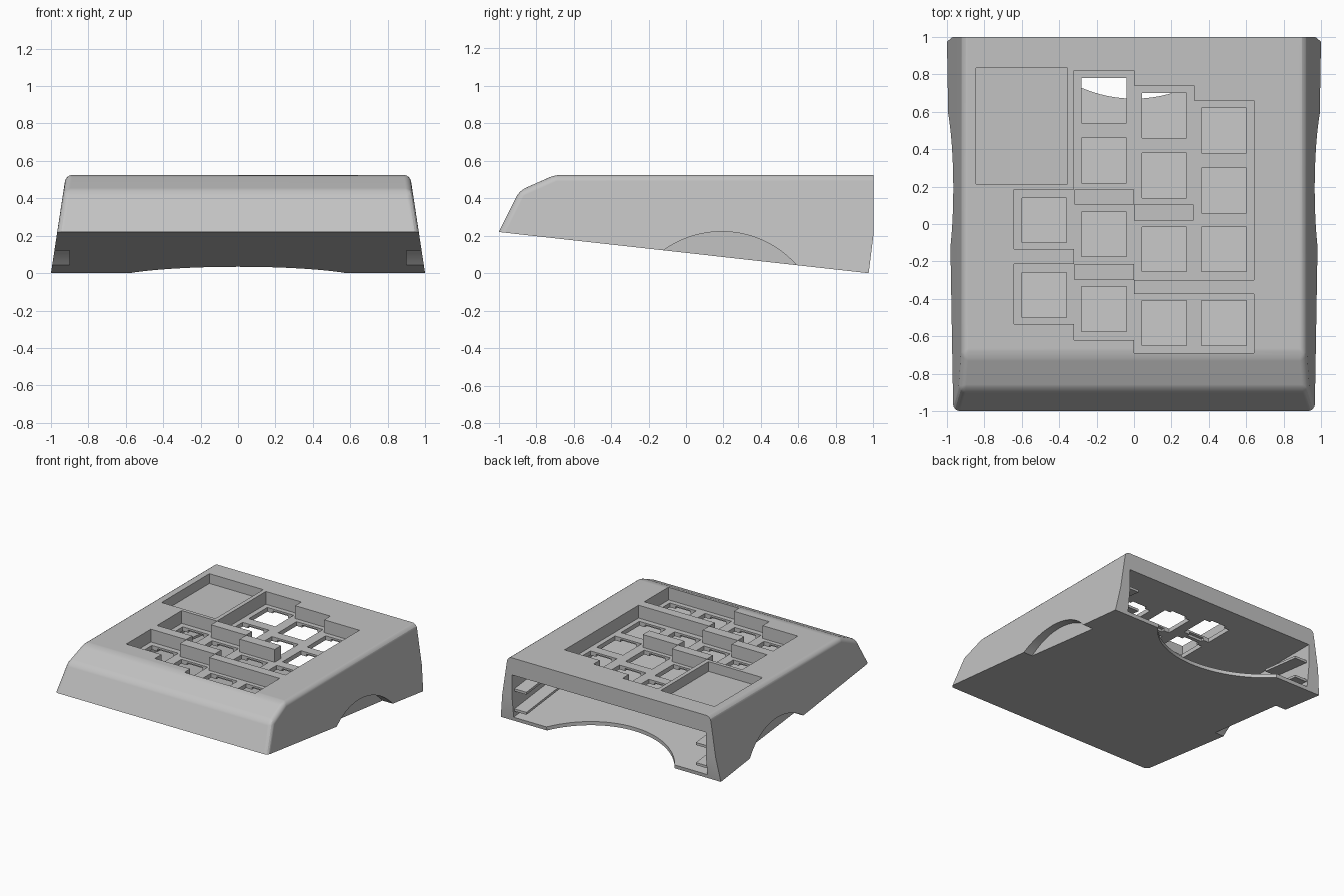
import bpy, bmesh, math
from mathutils import Matrix

cube = bpy.data.objects.get("Cube")
if cube:
    bpy.data.objects.remove(cube, do_unlink=True)

grey = bpy.data.materials.new("matte_grey")
grey.use_nodes = True
grey.diffuse_color = (0.54, 0.54, 0.54, 1)
grey.node_tree.nodes["Principled BSDF"].inputs["Base Color"].default_value = (0.54, 0.54, 0.54, 1)


def bottom(y):
    """Height of the sloping underside at depth y."""
    return 0.22 - 0.1114 * (y + 1)


def finish(bm, name):
    bmesh.ops.recalc_face_normals(bm, faces=bm.faces[:])
    mesh = bpy.data.meshes.new(name)
    bm.to_mesh(mesh)
    bm.free()
    obj = bpy.data.objects.new(name, mesh)
    bpy.context.collection.objects.link(obj)
    mesh.materials.append(grey)
    return obj


def add_prism(bm, profile, x0, x1, taper=0.0):
    """Extrude a (y, z) profile along x; taper draws both ends in with height."""
    left = [bm.verts.new((x0 + taper * z, y, z)) for y, z in profile]
    right = [bm.verts.new((x1 - taper * z, y, z)) for y, z in profile]
    bm.faces.new(left)
    bm.faces.new(right[::-1])
    n = len(profile)
    for i in range(n):
        j = (i + 1) % n
        bm.faces.new((left[j], left[i], right[i], right[j]))


def add_box(bm, x0, x1, y0, y1, z0, z1):
    add_prism(bm, [(y0, z0), (y1, z0), (y1, z1), (y0, z1)], x0, x1)


def activate(obj):
    bpy.ops.object.select_all(action='DESELECT')
    obj.select_set(True)
    bpy.context.view_layer.objects.active = obj


def cut(target, bm, name, overlapping=False):
    cutter = finish(bm, name)
    cutter.hide_render = True
    mod = target.modifiers.new(name, 'BOOLEAN')
    mod.operation = 'DIFFERENCE'
    mod.solver = 'EXACT'
    mod.use_self = overlapping
    mod.object = cutter
    activate(target)
    bpy.ops.object.modifier_apply(modifier=mod.name)
    bpy.data.objects.remove(cutter, do_unlink=True)


# Wedge shaped housing with tapered sides and rounded side edges
bm = bmesh.new()
add_prism(bm, [(-1, 0.22), (-0.89, 0.44), (-0.70, 0.525), (1, 0.525), (1, 0.2), (0.975, 0)],
          -1, 1, 0.152)
bmesh.ops.recalc_face_normals(bm, faces=bm.faces[:])
rounded = []
for e in bm.edges:
    a, b = (v.co for v in e.verts)
    across = a.x * b.x < 0
    if across and -0.95 < a.y < -0.6:
        rounded.append(e)
    elif not across and max(a.z, b.z) > 0.3 and min(a.y, b.y) < 0:
        rounded.append(e)
bmesh.ops.bevel(bm, geom=rounded, offset=0.035, segments=4, profile=0.5, affect='EDGES')
housing = finish(bm, "housing")

# Hollow interior, open at the back
bm = bmesh.new()
add_prism(bm, [(-0.93, bottom(-0.93) + 0.03), (-0.86, 0.385), (1.2, 0.385),
               (1.2, bottom(1.2) + 0.03)], -0.88, 0.88)
cut(housing, bm, "interior_cutter")

# Round notch in the back of the base plate
bm = bmesh.new()
bmesh.ops.create_cone(bm, cap_ends=True, segments=96, radius1=0.704, radius2=0.704, depth=0.3,
                      matrix=Matrix.Translation((0, 1.374, 0.05)))
cut(housing, bm, "cable_notch_cutter")

# Finger scoops on both sides
for side in (-1, 1):
    bm = bmesh.new()
    turn = Matrix.Rotation(math.pi / 2, 4, 'Y')
    bmesh.ops.create_cone(bm, cap_ends=True, segments=128, radius1=0.534, radius2=0.534, depth=0.2,
                          matrix=Matrix.Translation((side, 0.191, -0.312)) @ turn)
    cut(housing, bm, "finger_scoop_cutter")

# Recessed key bays: each column holds (front, back) spans
bays = [[(-0.135, 0.185), (-0.535, -0.215)],
        [(0.185, 0.82), (-0.215, 0.105), (-0.62, -0.30)],
        [(0.105, 0.74), (-0.30, 0.02), (-0.69, -0.375)],
        [(-0.30, 0.66), (-0.69, -0.375)]]
bm = bmesh.new()
for col, spans in enumerate(bays):
    x = -0.64 + 0.32 * col
    for y0, y1 in spans:
        add_box(bm, x - 0.001, x + 0.321, y0, y1, 0.42, 0.6)
cut(housing, bm, "key_bay_cutter", True)

# Display recess
bm = bmesh.new()
add_box(bm, -0.845, -0.355, 0.215, 0.835, 0.445, 0.6)
cut(housing, bm, "display_recess_cutter")

# Square switch holes with clip notches below
hole_rows = [[0.02, -0.38], [0.66, 0.34, -0.055, -0.455],
             [0.58, 0.26, -0.135, -0.53], [0.50, 0.18, -0.135, -0.53]]
holes, notches = bmesh.new(), bmesh.new()
for col, rows in enumerate(hole_rows):
    x = -0.48 + 0.32 * col + (0.002 if col > 1 else 0)
    for y in rows:
        add_box(holes, x - 0.12, x + 0.12, y - 0.12, y + 0.12, 0.35, 0.46)
        add_box(notches, x - 0.07, x + 0.07, y - 0.145, y + 0.145, 0.35, 0.405)
cut(housing, holes, "switch_hole_cutter")
cut(housing, notches, "clip_notch_cutter")

# Smooth the rounded edges while flat faces stay flat
activate(housing)
bpy.ops.object.shade_smooth_by_angle(angle=math.radians(20))
normals = housing.modifiers.new("face_weighted_normals", 'WEIGHTED_NORMAL')
normals.keep_sharp = True

# Board rails inside the back opening
for side, label in ((1, "left"), (-1, "right")):
    for level, rise, y0 in (("lower", 0.075, 0.25), ("upper", 0.24, 0.62)):
        bm = bmesh.new()
        y1 = 0.97
        x0, x1 = sorted((side * 0.77, side * 0.89))
        add_prism(bm, [(y0, bottom(y0) + rise), (y1, bottom(y1) + rise),
                       (y1, bottom(y1) + rise + 0.02), (y0, bottom(y0) + rise + 0.02)], x0, x1)
        finish(bm, f"{label}_{level}_rail")
